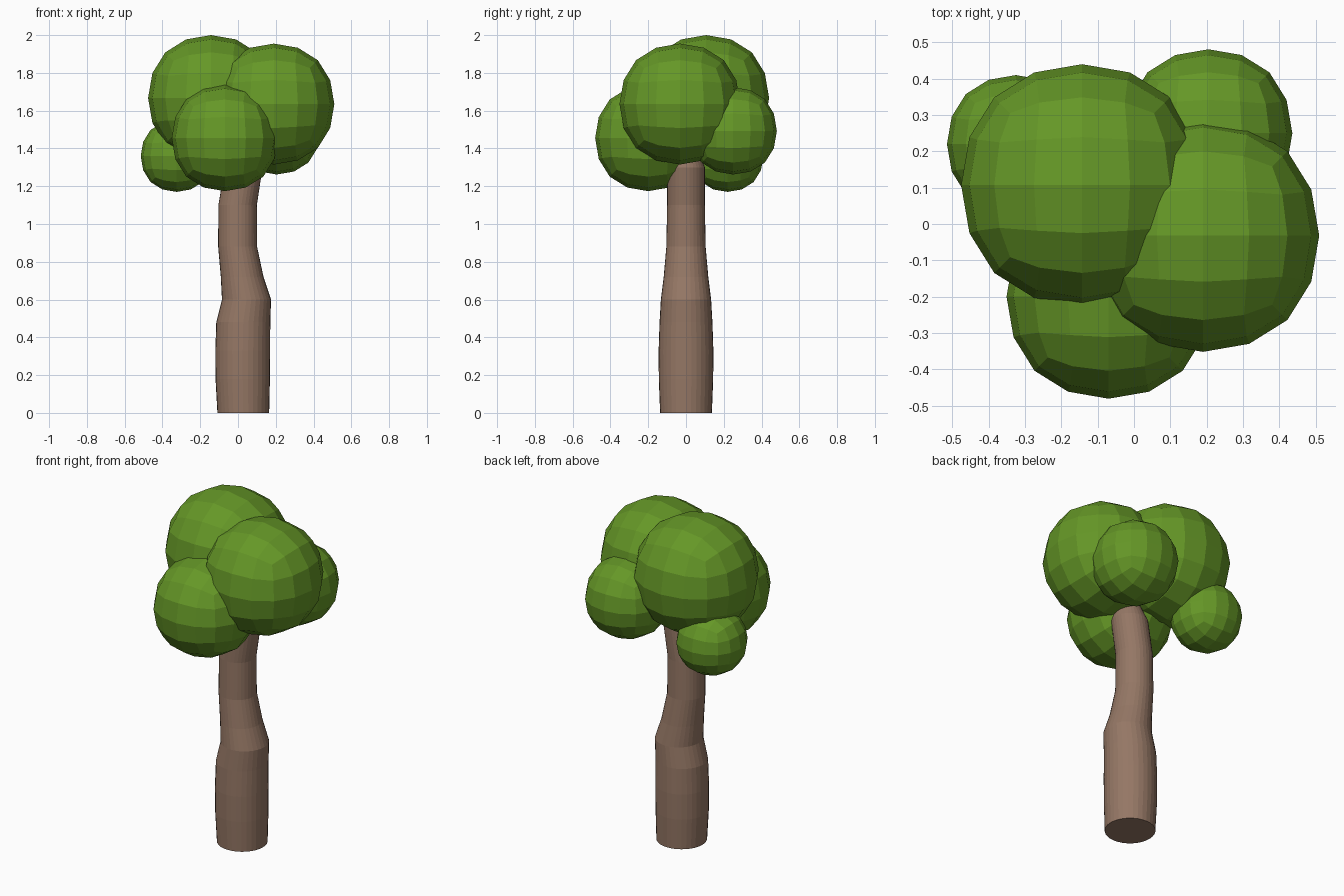
import bpy, bmesh, math

if "Cube" in bpy.data.objects:
    bpy.data.objects.remove(bpy.data.objects["Cube"])


def material(name, color):
    m = bpy.data.materials.new(name)
    m.diffuse_color = color
    m.use_nodes = True
    m.node_tree.nodes["Principled BSDF"].inputs["Base Color"].default_value = m.diffuse_color
    return m


bark = material("bark", (0.30, 0.185, 0.13, 1))
leaf = material("leaf", (0.13, 0.31, 0.02, 1))


def add_object(name, bm, mat):
    mesh = bpy.data.meshes.new(name)
    bm.to_mesh(mesh)
    bm.free()
    mesh.materials.append(mat)
    ob = bpy.data.objects.new(name, mesh)
    bpy.context.collection.objects.link(ob)
    return ob


# Trunk: rings of (z, centre x, radius x, radius y), bridged into a bent tube
RINGS = [
    (0.00, 0.028, 0.137, 0.137),
    (0.18, 0.025, 0.144, 0.144),
    (0.33, 0.025, 0.145, 0.145),
    (0.48, 0.028, 0.143, 0.140),
    (0.60, 0.045, 0.130, 0.133),
    (0.72, 0.022, 0.113, 0.118),
    (0.88, -0.002, 0.103, 0.104),
    (1.10, -0.002, 0.102, 0.100),
    (1.30, 0.030, 0.100, 0.100),
    (1.38, 0.040, 0.070, 0.070),
]
SIDES = 32
bm = bmesh.new()
loops = []
for z, cx, rx, ry in RINGS:
    angles = [2 * math.pi * i / SIDES for i in range(SIDES)]
    loops.append([bm.verts.new((cx + rx * math.cos(a), ry * math.sin(a), z)) for a in angles])
for low, high in zip(loops, loops[1:]):
    for i in range(SIDES):
        j = (i + 1) % SIDES
        bm.faces.new((low[i], low[j], high[j], high[i]))
bm.faces.new(loops[0][::-1])
bm.faces.new(loops[-1])
add_object("trunk", bm, bark)

# Foliage: subdivided cubes, given as (name, centre, radius)
CLUMPS = [
    ("foliage_top", (-0.143, 0.107, 1.667), 0.333),
    ("foliage_right", (0.190, -0.032, 1.635), 0.320),
    ("foliage_front", (-0.070, -0.200, 1.455), 0.281),
    ("foliage_back", (0.205, 0.250, 1.493), 0.231),
    ("foliage_left", (-0.325, 0.220, 1.360), 0.190),
]
for name, centre, radius in CLUMPS:
    bm = bmesh.new()
    # a subdivided cube shrinks to 0.84 of its half width
    bmesh.ops.create_cube(bm, size=2 * radius / 0.8395)
    ob = add_object(name, bm, leaf)
    ob.location = centre
    sub = ob.modifiers.new("round", 'SUBSURF')
    sub.levels = sub.render_levels = 2
